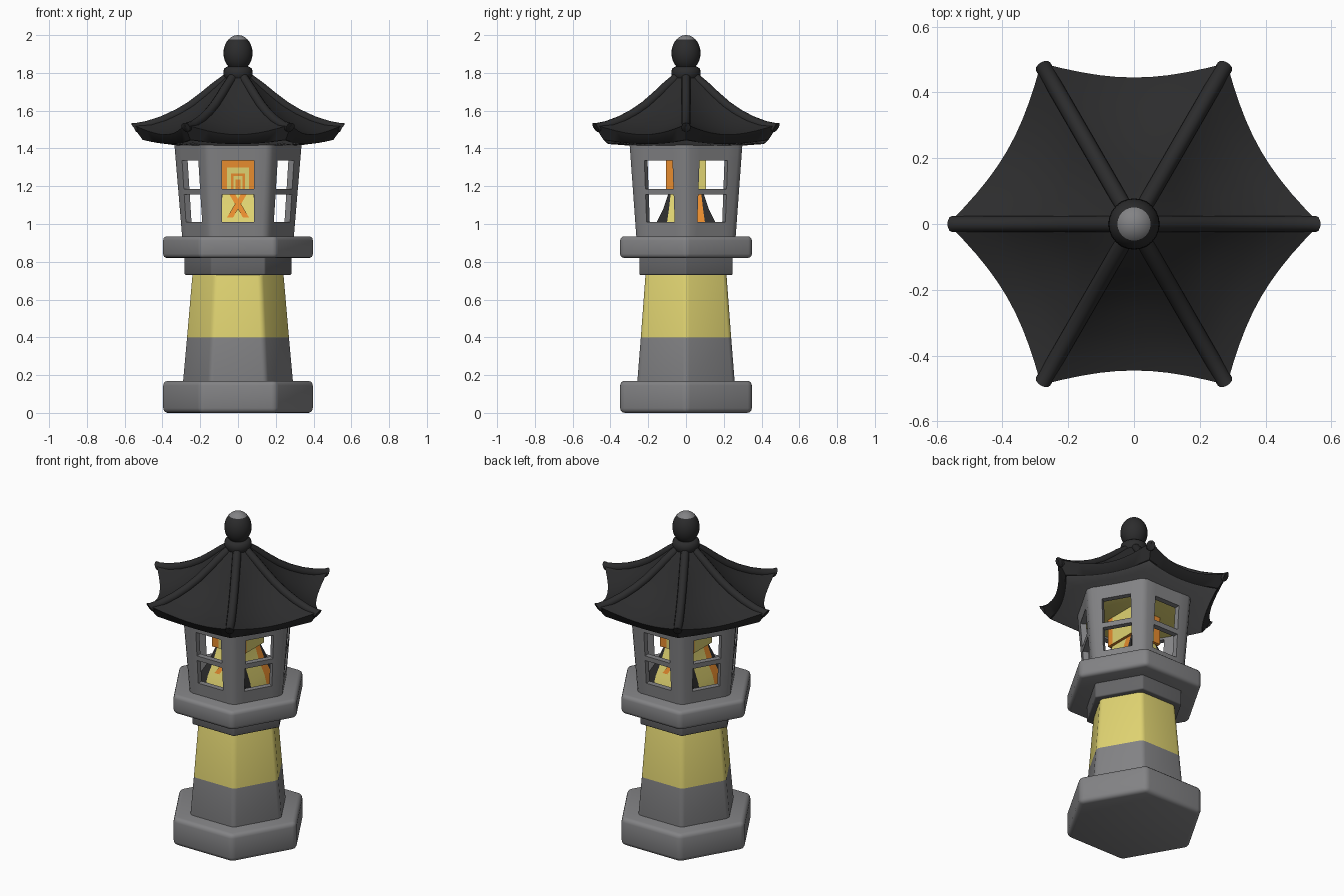
import bpy, bmesh, math
from mathutils import Vector

if "Cube" in bpy.data.objects:
    bpy.data.objects.remove(bpy.data.objects["Cube"])


def material(name, rgb):
    m = bpy.data.materials.new(name)
    m.diffuse_color = (*rgb, 1)
    m.use_nodes = True
    m.node_tree.nodes["Principled BSDF"].inputs["Base Color"].default_value = m.diffuse_color
    return m


MATS = [material("stone_grey", (0.225, 0.225, 0.233)),
        material("dark_grey", (0.13, 0.13, 0.135)),
        material("roof_black", (0.025, 0.025, 0.026)),
        material("warm_yellow", (0.74, 0.65, 0.165)),
        material("orange", (0.86, 0.28, 0.03))]
GREY, DARK, BLACK, YELLOW, ORANGE = range(5)


def finish(name, bm, mods=(), angle=35, normals=True):
    if normals:
        bmesh.ops.recalc_face_normals(bm, faces=bm.faces)
    me = bpy.data.meshes.new(name)
    bm.to_mesh(me)
    bm.free()
    for m in MATS:
        me.materials.append(m)
    ob = bpy.data.objects.new(name, me)
    bpy.context.collection.objects.link(ob)
    bpy.ops.object.select_all(action='DESELECT')
    ob.select_set(True)
    bpy.context.view_layer.objects.active = ob
    for kind, props in mods:
        mod = ob.modifiers.new(kind.title(), kind)
        for k, v in props.items():
            setattr(mod, k, v)
        bpy.ops.object.modifier_apply(modifier=mod.name)
    bpy.ops.object.shade_smooth_by_angle(angle=math.radians(angle))
    return ob


def loft(name, rings, mats, mods=(), angle=35, caps=True):
    """Skin closed rings of points; mats gives one material per band."""
    bm = bmesh.new()
    vs = [[bm.verts.new(p) for p in r] for r in rings]
    n = len(rings[0])
    for i, (a, b) in enumerate(zip(vs, vs[1:])):
        for j in range(n):
            k = (j + 1) % n
            bm.faces.new((a[j], a[k], b[k], b[j])).material_index = mats[i]
    if caps:
        bm.faces.new(vs[0][::-1]).material_index = mats[0]
        bm.faces.new(vs[-1]).material_index = mats[-1]
    return finish(name, bm, mods, angle)


def circle(r, z, n=6):
    return [Vector((r * math.cos(2 * math.pi * i / n), r * math.sin(2 * math.pi * i / n), z))
            for i in range(n)]


def bevel(w, seg=3):
    return ('BEVEL', dict(width=w, segments=seg, limit_method='ANGLE', angle_limit=math.radians(30)))


def hex_part(name, profile, mats, w):
    return loft(name, [circle(r, z) for r, z in profile], mats, [bevel(w)])


# Hexagonal stone parts of the pedestal
hex_part("base", [(0.403, 0), (0.403, 0.17)], [GREY], 0.025)
hex_part("shaft", [(0.299, 0.15), (0.276, 0.40), (0.246, 0.75)], [GREY, YELLOW], 0.02)
hex_part("neck", [(0.285, 0.73), (0.285, 0.83)], [DARK], 0.008)
hex_part("platform", [(0.403, 0.82), (0.403, 0.935)], [GREY], 0.022)

# Lantern house: six tapered walls with rounded corners and two open panes each
bm = bmesh.new()
outer, inner = [], []
for z in [0.925, 1.01, 1.155, 1.185, 1.335, 1.425]:
    R = 0.303 + 0.042 * (z - 0.925) / 0.5
    c, o, n = circle(R, z), [], []
    for j in range(6):
        a, b = c[j], c[(j + 1) % 6]
        radial = Vector((a.x, a.y, 0)).normalized()
        side = Vector((a.x + b.x, a.y + b.y, 0)).normalized()
        f, d = 0.5 - 0.086 / R, 0.025 / R
        o.append(bm.verts.new(a - radial * 0.008))
        n.append(bm.verts.new(a - radial * 0.038))
        for t in (d, f, 1 - f, 1 - d):
            o.append(bm.verts.new(a.lerp(b, t)))
            n.append(bm.verts.new(a.lerp(b, t) - side * 0.034))
    outer.append(o)
    inner.append(n)
twin = {v: w for o, n in zip(outer, inner) for v, w in zip(o, n)}
walls = []
for i in range(5):
    for j in range(30):
        if not (j % 5 == 2 and i in (1, 3)):
            k = (j + 1) % 30
            walls.append(bm.faces.new((outer[i][j], outer[i][k], outer[i + 1][k], outer[i + 1][j])))
rims = [e.verts[:] for e in bm.edges if len(e.link_faces) == 1]
for f in walls:
    bm.faces.new([twin[v] for v in reversed(f.verts[:])])
for a, b in rims:
    bm.faces.new((a, b, twin[b], twin[a]))
finish("lantern_walls", bm)
hex_part("lantern_ceiling", [(0.295, 1.345), (0.30, 1.40)], [YELLOW], 0.002)

# Lamp column inside: flared foot and square shaft, coloured in strips
bm = bmesh.new()


def strips(side, lo, hi, mats, mid=0.0):
    ca, sa = [(1, 0), (0, 1), (-1, 0), (0, -1)][side]
    pts = []
    for z, w, e in (lo, hi):
        pts.append([bm.verts.new((u * ca + w * sa, u * sa - w * ca, z)) for u in (-w, -e, mid, e, w)])
    for i, m in enumerate(mats):
        bm.faces.new((pts[0][i], pts[0][i + 1], pts[1][i + 1], pts[1][i])).material_index = m


rows = [(0.93, 0.175, 0.107), (1.01, 0.155, 0.10), (1.08, 0.12, 0.09), (1.17, 0.09, 0.08)]
for s in range(4):
    right = ORANGE if s % 2 else YELLOW
    for lo, hi in zip(rows, rows[1:]):
        strips(s, lo, hi, [BLACK, YELLOW, right, BLACK], 0.04 * (s % 2))
    up = YELLOW if s % 2 else ORANGE
    strips(s, (1.17, 0.09, 0.065), (1.172, 0.105, 0.065), [ORANGE] * 4)
    strips(s, (1.172, 0.105, 0.065), (1.36, 0.105, 0.065), [ORANGE, up, up, up])
bmesh.ops.remove_doubles(bm, verts=bm.verts, dist=0.0005)
finish("lamp_column", bm)

# Nested panels and crossed strips on the front and back of the lamp
bm = bmesh.new()
for s in (1, -1):
    def plate(pts, m):
        bm.faces.new([bm.verts.new((s * x, s * y, z)) for x, y, z in pts]).material_index = m
    for i, (w, top) in enumerate([(0.058, 1.30), (0.036, 1.268), (0.024, 1.255), (0.012, 1.235)]):
        y = -0.107 - 0.002 * i
        plate([(-w, y, 1.175), (w, y, 1.175), (w, y, top), (-w, y, top)], (YELLOW, ORANGE)[i % 2])
    for d in (1, -1):
        q = [(-0.058, 1.035), (-0.026, 1.035), (0.045, 1.155), (0.013, 1.155)]
        pts = [(d * x, -0.148 if z < 1.1 else -0.1, z) for x, z in q]
        plate(pts if d > 0 else pts[::-1], ORANGE)
finish("lamp_panels", bm, normals=False)


# Curved roof: hexagonal rings whose sides bow inward and sag
def roof_ring(r, z, pinch, sag, n=10):
    c, out = circle(r, z), []
    for j in range(6):
        for i in range(n):
            f = i / n
            w = 4 * f * (1 - f)
            p = c[j].lerp(c[(j + 1) % 6], f)
            k = 1 - w * pinch
            out.append(Vector((p.x * k, p.y * k, z - w * sag)))
    return out


loft("roof", [roof_ring(*r) for r in [
    (0.30, 1.412, 0, 0), (0.495, 1.443, 0.05, 0.02), (0.505, 1.446, 0.05, 0.02),
    (0.565, 1.528, 0.09, 0.055), (0.48, 1.533, 0.07, 0.04), (0.40, 1.555, 0.05, 0.03),
    (0.32, 1.592, 0.04, 0.025), (0.25, 1.634, 0.03, 0.02), (0.18, 1.688, 0.02, 0.01),
    (0.12, 1.737, 0, 0), (0.05, 1.80, 0, 0)]],
    [GREY, BLACK] + [BLACK] * 8, angle=40)

# Rounded ridges running down to the roof corners, cut off flat at the tips
path = [(0.04, 1.787), (0.12, 1.729), (0.18, 1.68), (0.25, 1.627), (0.32, 1.585),
        (0.40, 1.548), (0.48, 1.522), (0.54, 1.511), (0.562, 1.512)]
for k in range(6):
    a = math.radians(60 * k)
    rings = []
    for i, (r, z) in enumerate(path):
        q, p = path[min(i + 1, len(path) - 1)], path[max(i - 1, 0)]
        t = Vector((q[0] - p[0], q[1] - p[1])).normalized()
        rad = 0.025
        ring = []
        for m in range(10):
            b = 2 * math.pi * m / 10
            # the end face leans inward like the eave below it
            lean = 0.6 * rad * (math.sin(b) - 0.6) if i == len(path) - 1 else 0
            x, y = r + lean - t.y * rad * math.sin(b), rad * math.cos(b)
            ring.append((x * math.cos(a) - y * math.sin(a), x * math.sin(a) + y * math.cos(a),
                         z + t.x * rad * math.sin(b)))
        rings.append(ring)
    loft(f"roof_ridge_{k + 1}", rings, [BLACK] * (len(path) - 1), angle=50)

# Finial: collar and egg-shaped knob with a pale cap
prof = [(0.06, 1.76), (0.074, 1.78), (0.078, 1.80), (0.074, 1.822), (0.058, 1.833)]
for d in range(-50, 86, 9):
    t = math.radians(d)
    prof.append((0.077 * math.cos(t), 1.905 + 0.095 * math.sin(t)))
loft("finial", [circle(r, z, 24) for r, z in prof],
     [GREY if z > 1.972 else BLACK for r, z in prof[:-1]], angle=50)
